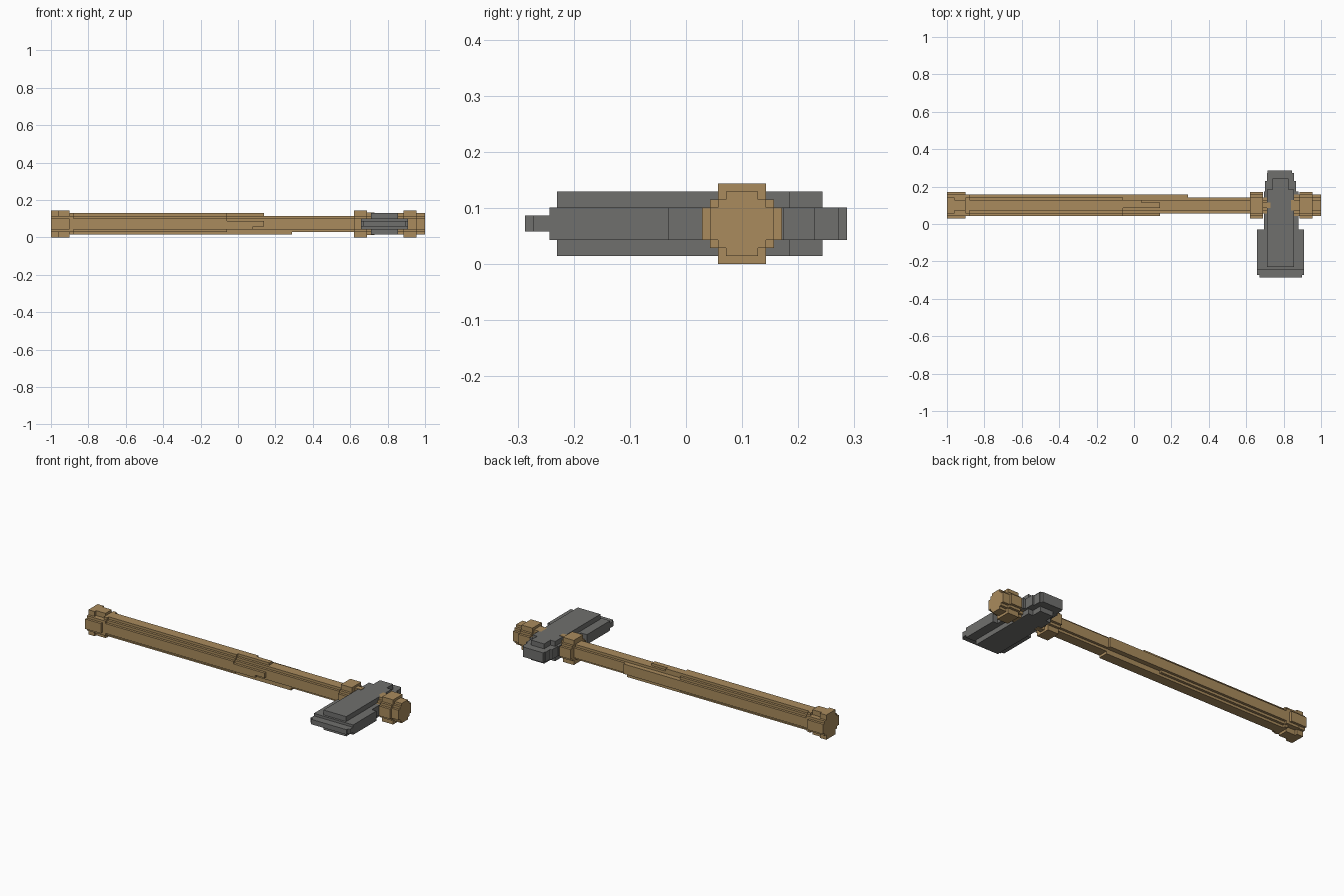
import bpy, bmesh

if "Cube" in bpy.data.objects:
    bpy.data.objects.remove(bpy.data.objects["Cube"])

V = 1 / 70            # size of one step
CY, CZ = 0.1, 0.072   # handle axis


def material(name, rgb):
    m = bpy.data.materials.new(name)
    m.diffuse_color = (*rgb, 1)
    m.use_nodes = True
    m.node_tree.nodes["Principled BSDF"].inputs["Base Color"].default_value = m.diffuse_color
    return m


wood = material("wood", (0.40, 0.26, 0.11))
steel = material("steel", (0.16, 0.16, 0.155))


def finish(name, bm, mat):
    bmesh.ops.recalc_face_normals(bm, faces=bm.faces)
    me = bpy.data.meshes.new(name)
    bm.to_mesh(me)
    bm.free()
    me.materials.append(mat)
    ob = bpy.data.objects.new(name, me)
    bpy.context.collection.objects.link(ob)


def outline(steps):
    """Stepped round outline from (half width, half height) pairs, widest first."""
    q = []
    for i, (a, b) in enumerate(steps):
        if i:
            q.append((a, steps[i - 1][1]))
        q.append((a, b))
    return (q + [(-a, b) for a, b in reversed(q)]
            + [(-a, -b) for a, b in q] + [(a, -b) for a, b in reversed(q)])


def prism_x(name, x0, x1, steps):
    """Stepped section extruded along the handle."""
    bm = bmesh.new()
    f = bm.faces.new([bm.verts.new((x0, CY + a * V, CZ + b * V)) for a, b in outline(steps)])
    r = bmesh.ops.extrude_face_region(bm, geom=[f], use_keep_orig=True)
    for v in r["geom"]:
        if isinstance(v, bmesh.types.BMVert):
            v.co.x = x1
    finish(name, bm, wood)


def plate(name, rects, half):
    """Symmetric outline plate in the xy plane: rows of (y0, y1, x0, x1), rising in y."""
    pts = []
    for y0, y1, x0, x1 in rects:
        pts += [(x1, y0), (x1, y1)]
    for y0, y1, x0, x1 in reversed(rects):
        pts += [(x0, y1), (x0, y0)]
    bm = bmesh.new()
    f = bm.faces.new([bm.verts.new((x, y, CZ - half * V)) for x, y in pts])
    r = bmesh.ops.extrude_face_region(bm, geom=[f], use_keep_orig=True)
    for v in r["geom"]:
        if isinstance(v, bmesh.types.BMVert):
            v.co.z = CZ + half * V
    bmesh.ops.remove_doubles(bm, verts=bm.verts, dist=1e-5)
    finish(name, bm, steel)


def box(name, x0, x1, a0, a1, b0, b1):
    bm = bmesh.new()
    bmesh.ops.create_cube(bm, size=1)
    for v in bm.verts:
        v.co = (x1 if v.co.x > 0 else x0,
                CY + V * (a1 if v.co.y > 0 else a0),
                CZ + V * (b1 if v.co.z > 0 else b0))
    finish(name, bm, wood)


R5 = [(5, 2), (4, 3), (3, 5)]
R4 = [(4, 2), (3, 3), (2, 4)]
R3 = [(3, 2), (2, 3)]

# Handle: butt, shaft, collars and end knob
prism_x("butt_cap", -1, -0.96, R5)
prism_x("butt_ring", -0.96, -0.9, [(5, 2), (4, 3), (2, 5)])
prism_x("butt_step", -0.9, -0.88, [(4, 3), (3, 4)])
prism_x("grip", -0.88, -0.06, R4)
prism_x("shaft", -0.06, 0.84, R3)
prism_x("head_collar", 0.62, 0.69, R5)
prism_x("knob_neck", 0.84, 0.885, R4)
prism_x("knob_collar", 0.885, 0.955, R5)
prism_x("end_knob", 0.955, 1, R4)
box("wedge", 0.69, 0.73, -1, 1, -4.2, 4.2)

# Stepped ends of the grip's outer layers
box("grip_top_mid", -0.06, 0.14, -1, 1, 3, 4)
box("grip_top_back", -0.06, 0.04, 1, 2, 3, 4)
box("grip_front_mid", -0.06, 0.14, -4, -3, -1, 1)
box("grip_front_low", -0.06, 0.08, -4, -3, -2, -1)
box("grip_back", -0.06, 0.29, 3, 4, -2, 2)
box("grip_bottom", -0.06, 0.29, -2, 2, -4, -3)

# Axe head: thick cheeks, blade body, cutting edge
plate("cheek", [(-0.23, 0.185, 0.71, 0.855), (0.185, 0.243, 0.74, 0.825)], 4)
plate("blade", [(-0.243, -0.03, 0.657, 0.909), (-0.03, 0.175, 0.695, 0.88),
                (0.175, 0.23, 0.70, 0.866), (0.23, 0.273, 0.71, 0.855),
                (0.273, 0.287, 0.715, 0.845)], 2)
plate("cutting_edge", [(-0.287, -0.273, 0.67, 0.897), (-0.273, -0.2, 0.657, 0.909)], 1)
